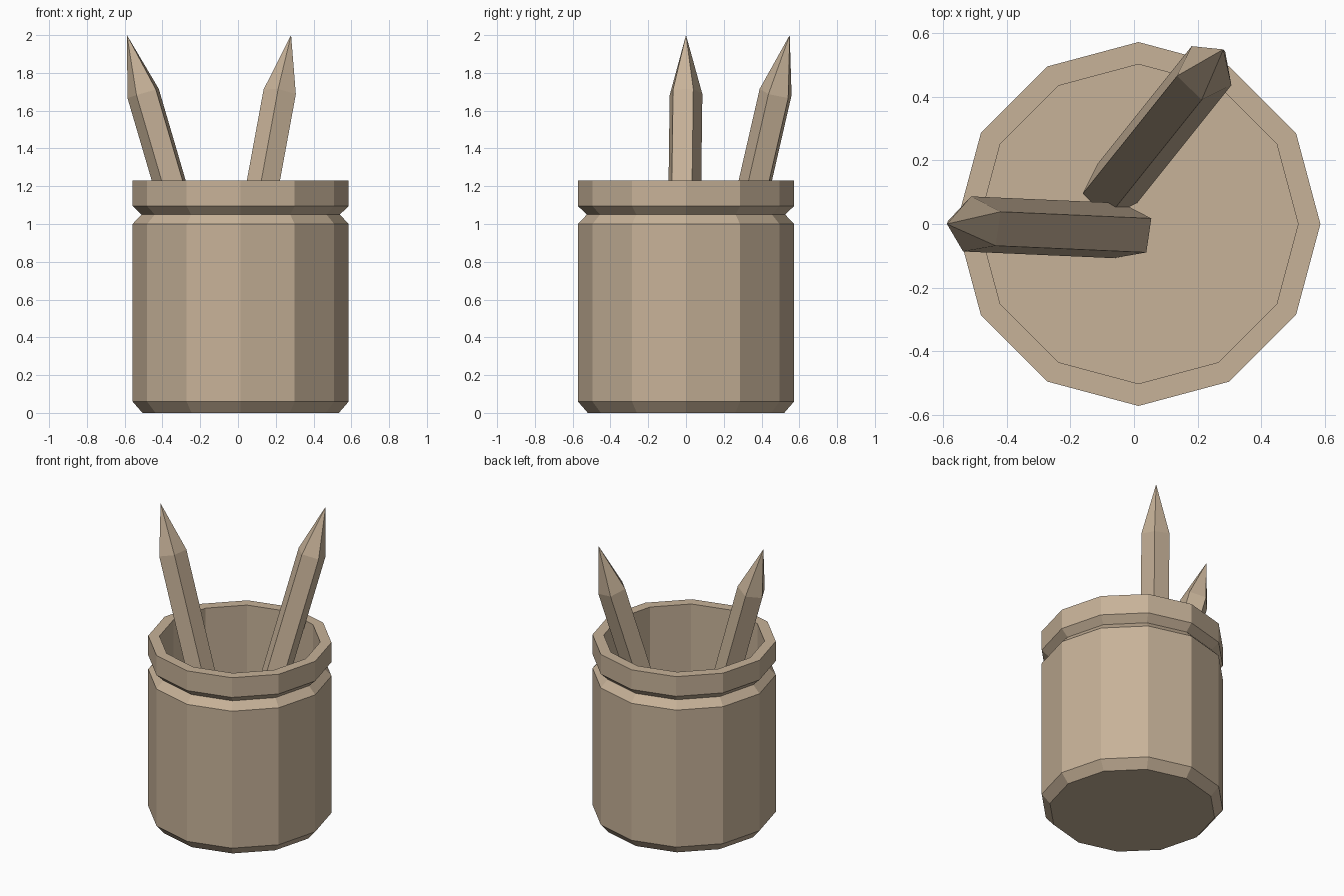
import bpy, bmesh, math
from mathutils import Vector

if "Cube" in bpy.data.objects:
    bpy.data.objects.remove(bpy.data.objects["Cube"])

tan = bpy.data.materials.new("tan")
tan.diffuse_color = (0.57, 0.445, 0.315, 1)
tan.use_nodes = True
tan.node_tree.nodes["Principled BSDF"].inputs["Base Color"].default_value = tan.diffuse_color


def finish(name, bm):
    bmesh.ops.recalc_face_normals(bm, faces=bm.faces)
    me = bpy.data.meshes.new(name)
    bm.to_mesh(me)
    bm.free()
    me.materials.append(tan)
    ob = bpy.data.objects.new(name, me)
    bpy.context.collection.objects.link(ob)
    return ob


def bridge(bm, a, b):
    n = len(a)
    for i in range(n):
        j = (i + 1) % n
        bm.faces.new((a[i], a[j], b[j], b[i]))


# Cup: twelve-sided lathe with a foot chamfer, a neck groove and a hollow inside
def make_cup():
    profile = [(0.52, 0), (0.572, 0.06), (0.572, 1.0), (0.525, 1.05),
               (0.572, 1.095), (0.572, 1.23), (0.502, 1.23), (0.502, 0.06)]
    bm = bmesh.new()
    rings = []
    for r, z in profile:
        rings.append([bm.verts.new((0.014 + r * math.cos(math.tau * i / 12),
                                    r * math.sin(math.tau * i / 12), z))
                      for i in range(12)])
    for a, b in zip(rings, rings[1:]):
        bridge(bm, a, b)
    bm.faces.new(rings[0])
    bm.faces.new(rings[-1])
    return finish("cup", bm)


# Pencil: five-sided shaft tapering to a point
def make_pencil(name, base, tip, radius=0.092, shoulder=0.84):
    base, tip = Vector(base), Vector(tip)
    axis = (tip - base).normalized()
    v = axis.cross(Vector((0, 0, 1))).normalized()
    u = v.cross(axis).normalized()      # side of the shaft that faces up
    v = axis.cross(u)
    bm = bmesh.new()
    rings = []
    for centre in (base, base.lerp(tip, shoulder)):
        ring = []
        for k in range(5):
            a = math.radians(30 + 72 * k)
            ring.append(bm.verts.new(centre + radius * (math.cos(a) * u + math.sin(a) * v)))
        rings.append(ring)
    bridge(bm, *rings)
    bm.faces.new(rings[0])
    point = bm.verts.new(tip)
    for k in range(5):
        bm.faces.new((rings[1][k], rings[1][(k + 1) % 5], point))
    return finish(name, bm)


make_cup()
make_pencil("left_pencil", (-0.024, -0.025, 0.08), (-0.588, 0, 2.0))
make_pencil("back_pencil", (-0.072, 0.108, 0.08), (0.281, 0.549, 2.0))
